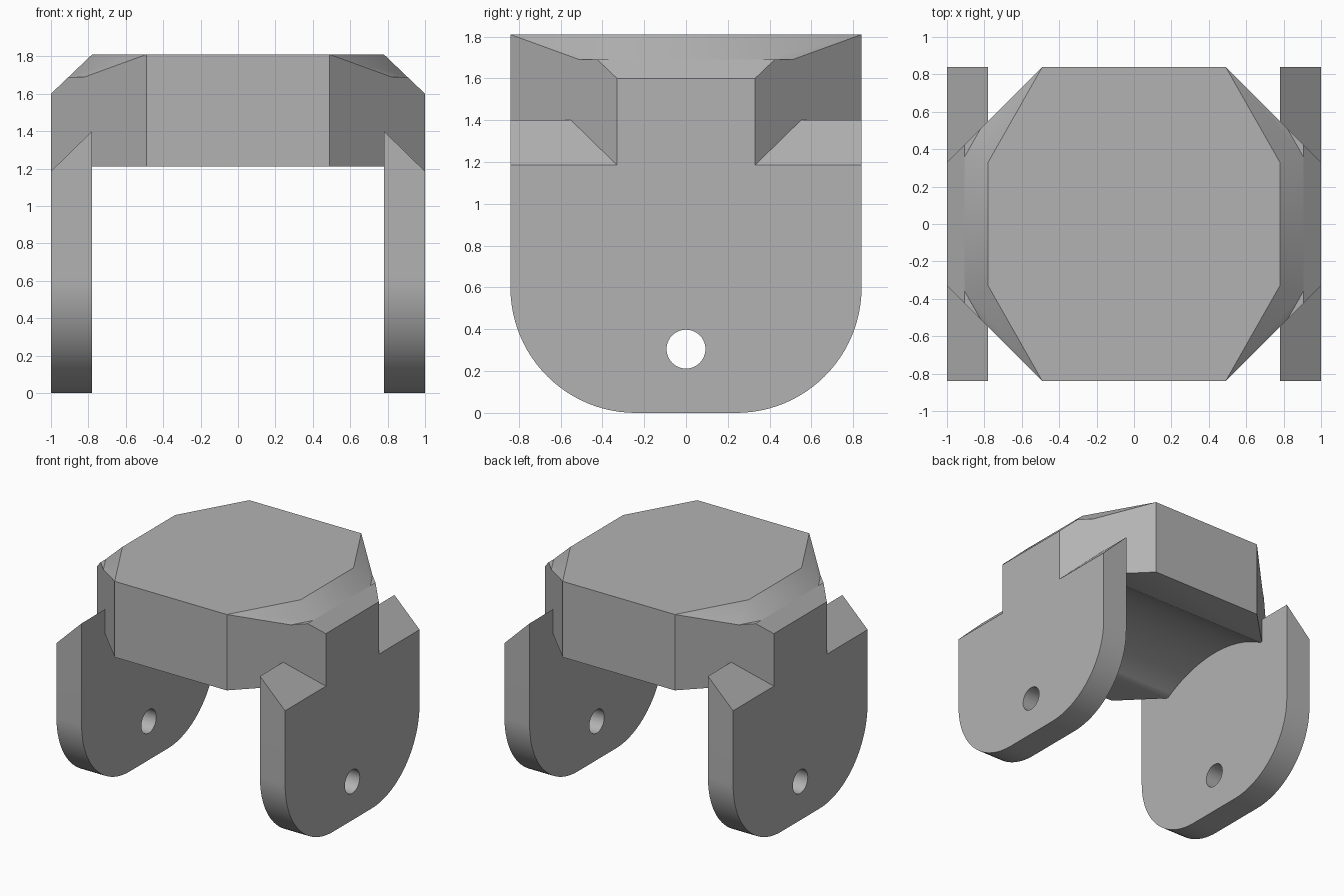
import bpy
import bmesh
from math import sin, cos, pi, asin, radians, sqrt
from mathutils import Vector

cube = bpy.data.objects.get("Cube")
if cube:
    bpy.data.objects.remove(cube, do_unlink=True)

# Main dimensions
HALF_X, INNER_X, HALF_Y = 1.0, 0.78, 0.84
TOP, LEDGE, CHAMFER_Z = 1.81, 1.69, 1.6
BLOCK_BASE, SHOULDER_IN, SHOULDER_OUT = 1.21, 1.4, 1.185
PIN_Z, PIN_R, ARCH_R, CORNER_R = 0.305, 0.093, 1.05, 0.6
WAIST_X, WAIST_Y = 0.49, 0.33

grey = bpy.data.materials.new("plain grey")
grey.use_nodes = True
colour = (0.45, 0.45, 0.45, 1)
grey.diffuse_color = colour
grey.node_tree.nodes["Principled BSDF"].inputs["Base Color"].default_value = colour


def prism(name, points, axis, low, high, cuts=()):
    """Extrude a profile along x or z, then slice off everything beyond each cut plane."""
    bm = bmesh.new()
    place = (lambda a, b, d: (d, a, b)) if axis == "x" else (lambda a, b, d: (a, b, d))
    face = bm.faces.new([bm.verts.new(place(a, b, low)) for a, b in points])
    step = Vector(place(0, 0, high - low))
    grown = bmesh.ops.extrude_face_region(bm, geom=[face], use_keep_orig=True)
    verts = [v for v in grown["geom"] if isinstance(v, bmesh.types.BMVert)]
    bmesh.ops.translate(bm, verts=verts, vec=step)
    for point, normal in cuts:
        geom = bm.verts[:] + bm.edges[:] + bm.faces[:]
        cut = bmesh.ops.bisect_plane(bm, geom=geom, plane_co=point, plane_no=normal,
                                     clear_outer=True)
        edges = [e for e in cut["geom_cut"] if isinstance(e, bmesh.types.BMEdge)]
        bmesh.ops.contextual_create(bm, geom=edges)
    bmesh.ops.recalc_face_normals(bm, faces=bm.faces[:])
    mesh = bpy.data.meshes.new(name)
    bm.to_mesh(mesh)
    bm.free()
    mesh.materials.append(grey)
    obj = bpy.data.objects.new(name, mesh)
    bpy.context.collection.objects.link(obj)
    return obj


def combine(target, other, operation):
    """Boolean the other object into the target and discard it."""
    mod = target.modifiers.new("combine", "BOOLEAN")
    mod.operation, mod.solver, mod.object = operation, "EXACT", other
    bpy.context.view_layer.objects.active = target
    bpy.ops.object.modifier_apply(modifier=mod.name)
    bpy.data.objects.remove(other, do_unlink=True)


def arc(cy, cz, r, start, end, count):
    turns = [start + (end - start) * i / count for i in range(count + 1)]
    return [(cy + r * cos(t), cz + r * sin(t)) for t in turns]


# Octagonal top block: lower body and faceted cap
octagon = [(HALF_X, -WAIST_Y), (HALF_X, WAIST_Y), (WAIST_X, HALF_Y), (-WAIST_X, HALF_Y),
           (-HALF_X, WAIST_Y), (-HALF_X, -WAIST_Y), (-WAIST_X, -HALF_Y), (WAIST_X, -HALF_Y)]
side_cuts = [((s * INNER_X, 0, TOP),
              (s * (TOP - CHAMFER_Z), 0, HALF_X - INNER_X)) for s in (1, -1)]
corner_cuts = []
for sx in (1, -1):
    for sy in (1, -1):
        start = Vector((sx * WAIST_X, sy * HALF_Y, TOP))
        along = Vector((sx * INNER_X, sy * WAIST_Y, TOP)) - start
        down = Vector((sx * 0.82, sy * 0.51, LEDGE)) - start
        normal = along.cross(down)
        corner_cuts.append((start, normal if normal.z > 0 else -normal))

body = prism("clevis_bracket", octagon, "z", SHOULDER_OUT, LEDGE, side_cuts)
cap = prism("faceted_cap", octagon, "z", LEDGE, TOP, side_cuts + corner_cuts)
combine(body, cap, "UNION")

# Arched clearance under the block, concentric with the pin holes
reach = sqrt(ARCH_R ** 2 - (BLOCK_BASE - PIN_Z) ** 2)
swing = asin(reach / ARCH_R)
arch = [(-1, 1), (1, 1), (1, BLOCK_BASE)]
arch += arc(0, PIN_Z, ARCH_R, pi / 2 - swing, pi / 2 + swing, 32) + [(-1, BLOCK_BASE)]
combine(body, prism("arch_cutter", arch, "x", -INNER_X, INNER_X), "DIFFERENCE")

# Side plates with rounded feet and sloping shoulders
flat = HALF_Y - CORNER_R
outline = [(HALF_Y, SHOULDER_IN)]
outline += arc(flat, CORNER_R, CORNER_R, 0, -pi / 2, 24)
outline += arc(-flat, CORNER_R, CORNER_R, -pi / 2, -pi, 24)
outline.append((-HALF_Y, SHOULDER_IN))
for side in (1, -1):
    low, high = sorted((side * INNER_X, side * HALF_X))
    slope = ((side * HALF_X, 0, SHOULDER_OUT),
             (side * (SHOULDER_IN - SHOULDER_OUT), 0, HALF_X - INNER_X))
    plate = prism("side_plate", outline, "x", low, high, [slope])
    hole = prism("pin_hole", arc(0, PIN_Z, PIN_R, 0, 2 * pi, 40)[:-1], "x",
                 low - 0.1, high + 0.1)
    combine(plate, hole, "DIFFERENCE")
    combine(body, plate, "UNION")

# Smooth the curves, keep the hard edges
bpy.ops.object.select_all(action="DESELECT")
body.select_set(True)
bpy.context.view_layer.objects.active = body
bpy.ops.object.shade_smooth_by_angle(angle=radians(30))
